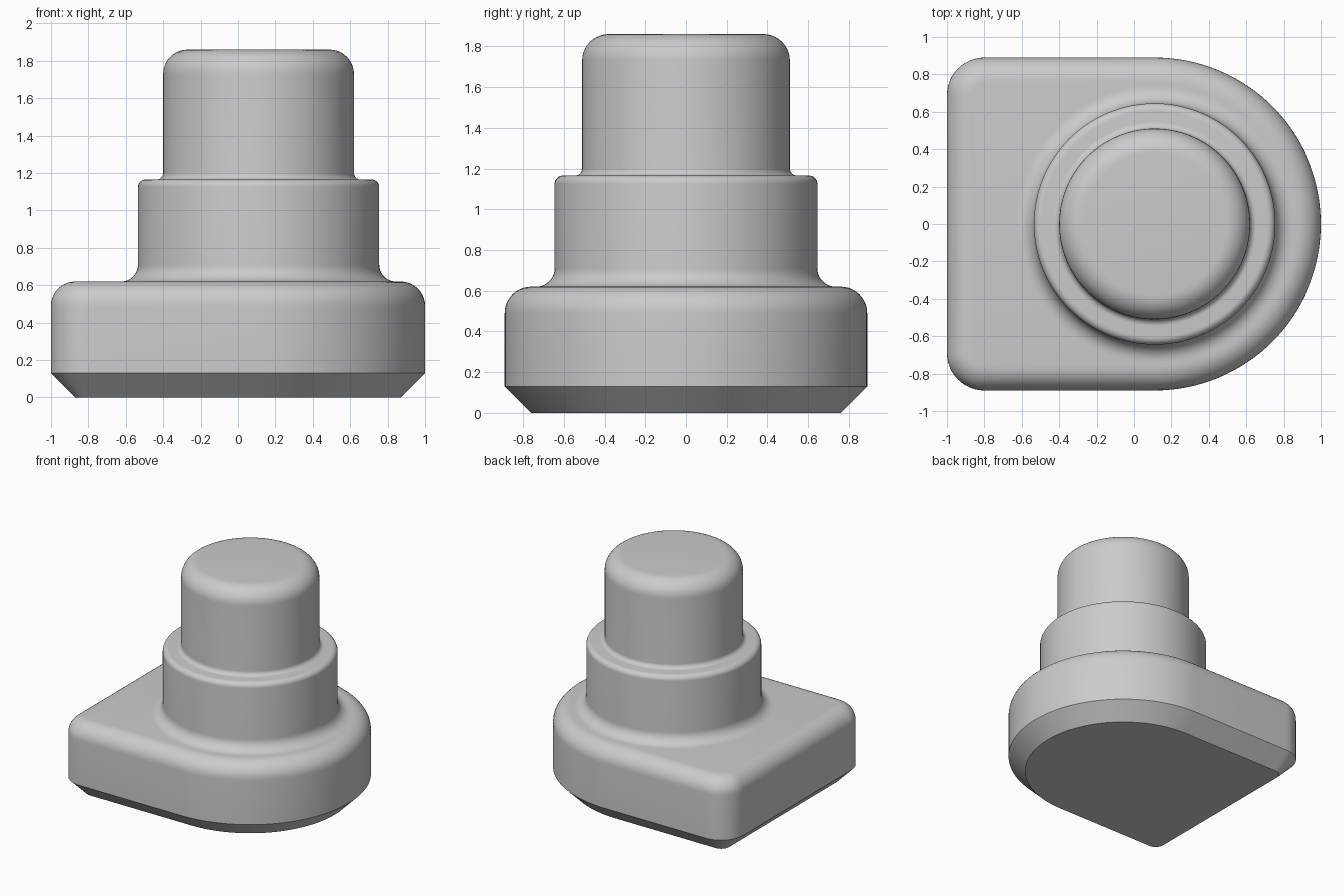
import bpy
import bmesh
from math import cos, sin, pi, radians

cube = bpy.data.objects.get("Cube")
if cube:
    bpy.data.objects.remove(cube, do_unlink=True)

grey = bpy.data.materials.new("plain grey")
grey.use_nodes = True
grey.diffuse_color = (0.6, 0.6, 0.6, 1)
grey.node_tree.nodes["Principled BSDF"].inputs["Base Color"].default_value = (0.6, 0.6, 0.6, 1)

AXIS_X = 0.11        # shared centre of the round end and the column
BASE_R = 0.89
BASE_TOP = 0.62


def arc(cx, cy, r, start, end, steps):
    """Points on a circular arc, angles in degrees."""
    angles = [radians(start + (end - start) * i / steps) for i in range(steps + 1)]
    return [(cx + r * cos(a), cy + r * sin(a)) for a in angles]


def stack_rings(name, rings):
    """Skin a stack of equal-length rings and cap both ends."""
    bm = bmesh.new()
    loops = [[bm.verts.new(p) for p in ring] for ring in rings]
    for low, high in zip(loops, loops[1:]):
        for i in range(len(low)):
            j = (i + 1) % len(low)
            bm.faces.new((low[i], low[j], high[j], high[i]))
    bm.faces.new(list(reversed(loops[0])))
    bm.faces.new(loops[-1])
    mesh = bpy.data.meshes.new(name)
    bm.to_mesh(mesh)
    bm.free()
    mesh.materials.append(grey)
    obj = bpy.data.objects.new(name, mesh)
    bpy.context.collection.objects.link(obj)
    bpy.ops.object.select_all(action="DESELECT")
    obj.select_set(True)
    bpy.context.view_layer.objects.active = obj
    bpy.ops.object.shade_smooth_by_angle(angle=radians(30))
    return obj


def base_outline(inset):
    """Rounded-square end on the right, half-round end on the left."""
    corner = 0.2
    cx, cy = corner - 1, BASE_R - corner
    return (arc(AXIS_X, 0, BASE_R - inset, -90, 90, 64)
            + arc(cx, cy, corner - inset, 90, 180, 12)
            + arc(cx, -cy, corner - inset, 180, 270, 12))


# Base: chamfered below, rounded over above
edge = 0.13
base_profile = [(edge, 0), (0, edge)]
base_profile += [(edge - x, z) for x, z in arc(0, BASE_TOP - edge, edge, 0, 90, 10)]
stack_rings("base", [[(x, y, z) for x, y in base_outline(inset)] for inset, z in base_profile])

# Stepped column: filleted feet and rounded rims, sunk slightly into the base
collar_r, collar_top = 0.645, 1.165
post_r, post_top = 0.51, 1.86
foot, rim, neck, crown = 0.09, 0.04, 0.035, 0.13
column_profile = [(collar_r + foot, BASE_TOP - 0.05)]
column_profile += arc(collar_r + foot, BASE_TOP + foot, foot, 270, 180, 10)
column_profile += arc(collar_r - rim, collar_top - rim, rim, 0, 90, 8)
column_profile += arc(post_r + neck, collar_top + neck, neck, 270, 180, 8)
column_profile += arc(post_r - crown, post_top - crown, crown, 0, 90, 10)

sides = 128
turns = [2 * pi * i / sides for i in range(sides)]
stack_rings("stepped_column",
            [[(AXIS_X + r * cos(a), r * sin(a), z) for a in turns] for r, z in column_profile])
